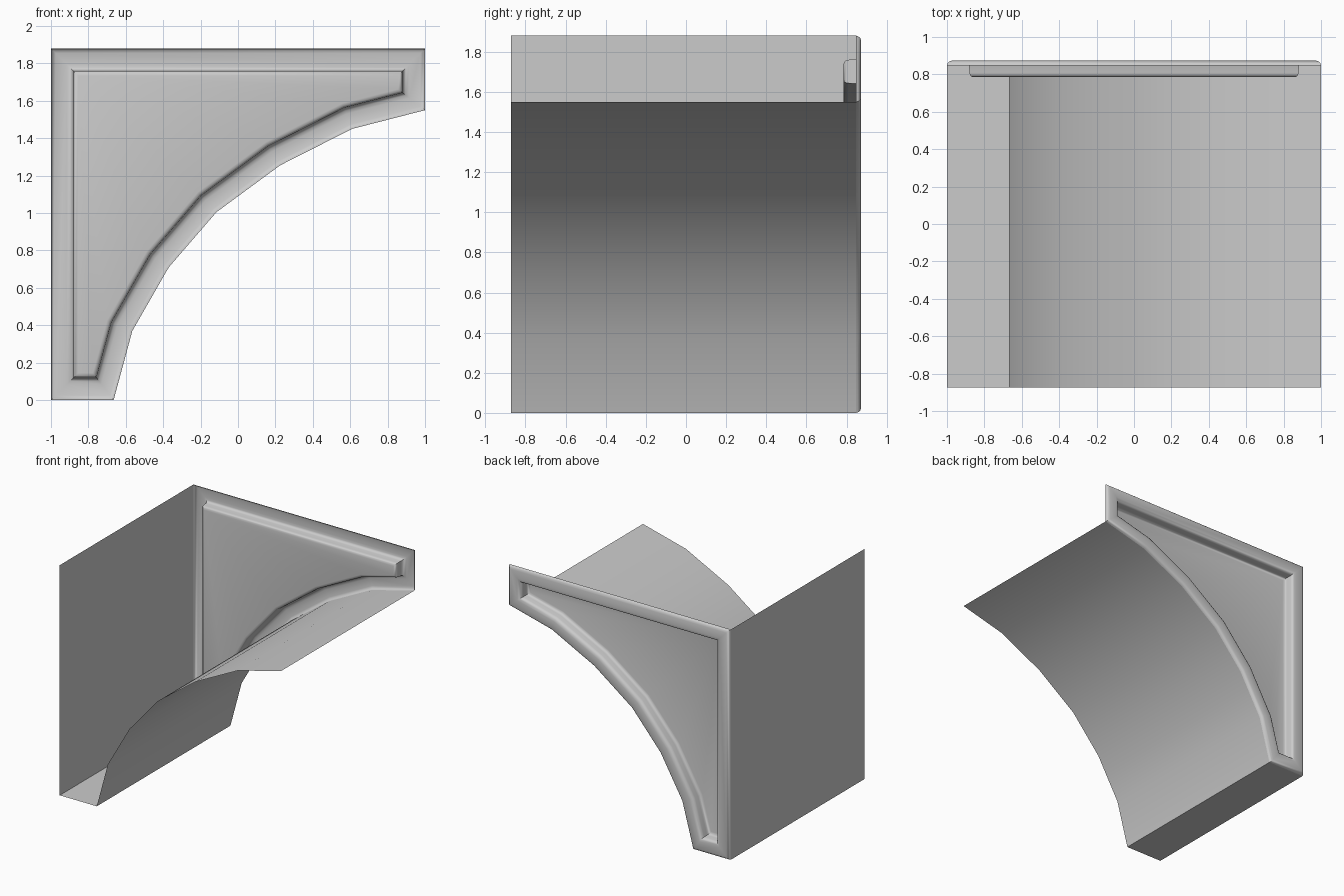
import bpy, math
from mathutils import Vector

if "Cube" in bpy.data.objects:
    bpy.data.objects.remove(bpy.data.objects["Cube"])

# Spandrel outline in the x-z plane: top left, down the wall, then up the arch
OUTLINE = [(-1, 1.88), (-1, 0), (-0.665, 0), (-0.565, 0.37), (-0.37, 0.71),
           (-0.115, 1.005), (0.225, 1.255), (0.61, 1.45), (1, 1.55), (1, 1.88)]
Y_FRONT, Y_JOIN, Y_BACK = -0.873, 0.848, 0.873


def inset(points, d):
    """Mitred inset of a counter-clockwise closed outline."""
    result = []
    n = len(points)
    for i in range(n):
        a, b, c = (Vector(points[(i + k) % n]) for k in (-1, 0, 1))
        e1, e2 = (b - a).normalized(), (c - b).normalized()
        n1, n2 = Vector((-e1.y, e1.x)), Vector((-e2.y, e2.x))
        result.append(b + (n1 + n2) * d / (1 + n1.dot(n2)))
    return result


def make_object(name, verts, faces):
    mesh = bpy.data.meshes.new(name)
    mesh.from_pydata(verts, [], faces)
    mesh.update()
    obj = bpy.data.objects.new(name, mesh)
    bpy.context.collection.objects.link(obj)
    bpy.ops.object.select_all(action='DESELECT')
    obj.select_set(True)
    bpy.context.view_layer.objects.active = obj
    bpy.ops.object.shade_smooth_by_angle(angle=math.radians(42))
    return obj


# Open shell: side wall, foot and arched underside
path = OUTLINE[:-1]
m = len(path)
verts = [(x, y, z) for y in (Y_FRONT, Y_JOIN) for x, z in path]
faces = [(i, i + 1, m + i + 1, m + i) for i in range(m - 1)]
make_object("arch_shell", verts, faces)

# Pressed back panel: rounded rim, flat border and rounded recess (inset, y)
profile = [(0, Y_JOIN), (0.003, 0.858), (0.011, 0.868), (0.025, Y_BACK),
           (0.085, Y_BACK), (0.102, 0.869), (0.113, 0.86), (0.118, 0.845),
           (0.12, 0.81), (0.123, 0.797), (0.131, 0.788), (0.145, 0.785)]
n = len(OUTLINE)
verts = [(p[0], y, p[1]) for d, y in profile for p in inset(OUTLINE, d)]
faces = []
for r in range(len(profile) - 1):
    for i in range(n):
        j = (i + 1) % n
        faces.append((r * n + i, r * n + j, (r + 1) * n + j, (r + 1) * n + i)[::-1])
last = (len(profile) - 1) * n
faces.append(tuple(range(last, last + n))[::-1])
make_object("recessed_back_panel", verts, faces)
